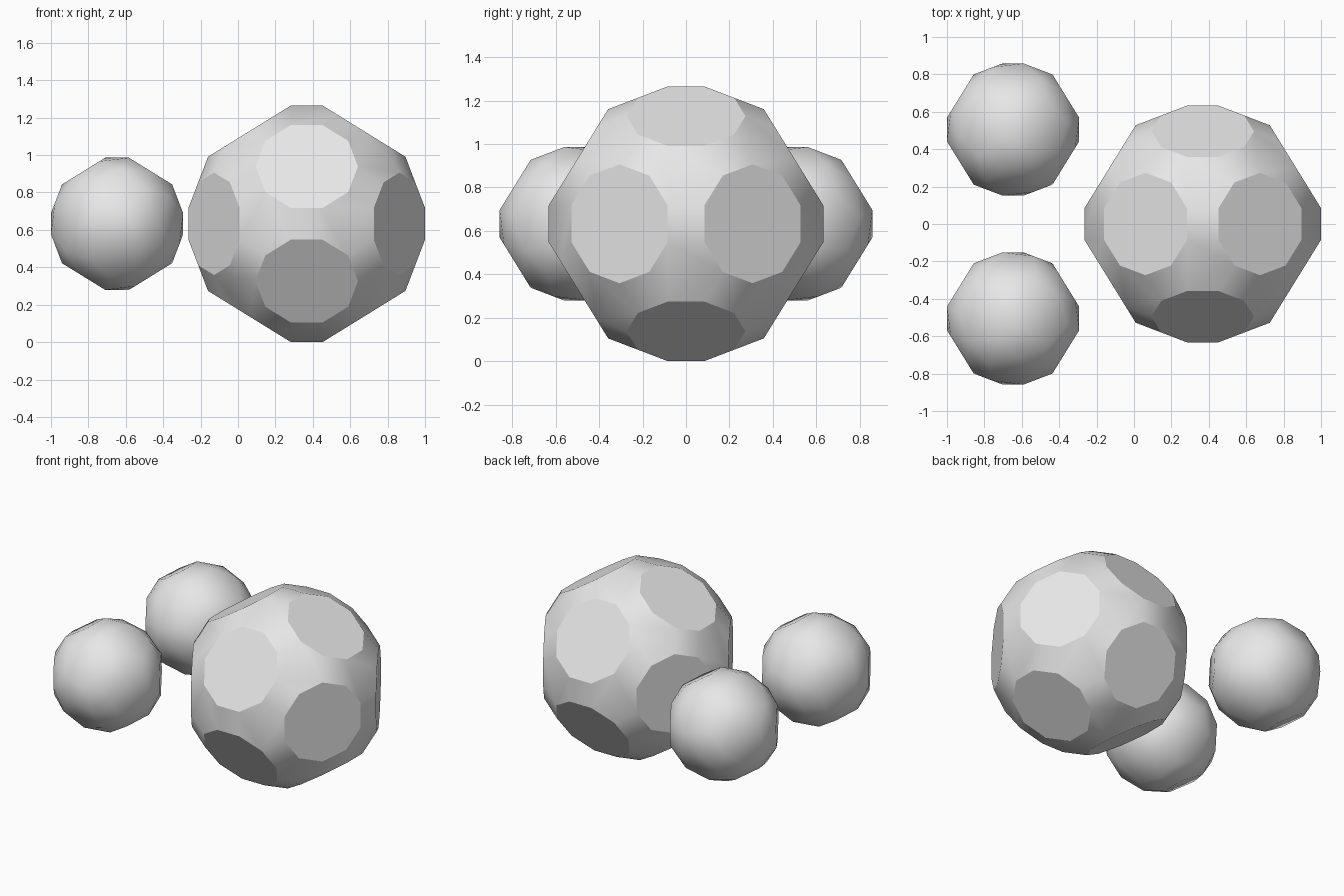
import bpy
import bmesh
import math
from mathutils import Matrix, Vector

cube = bpy.data.objects.get("Cube")
if cube:
    bpy.data.objects.remove(cube, do_unlink=True)

PHI = (1 + math.sqrt(5)) / 2

# One grey material for every solid
grey = bpy.data.materials.new("light_grey")
grey.use_nodes = True
grey.diffuse_color = (0.8, 0.8, 0.8, 1)
bsdf = next(n for n in grey.node_tree.nodes if n.type == "BSDF_PRINCIPLED")
bsdf.inputs["Base Color"].default_value = (0.8, 0.8, 0.8, 1)

# Rotations that generate the icosahedral group
FIVEFOLD = Matrix.Rotation(math.tau / 5, 3, Vector((0, PHI, 1)))
THREEFOLD = Matrix.Rotation(math.tau / 3, 3, Vector((1, 1, 1)))


def orbit(seeds):
    """All distinct positions reached by rotating the seed corners."""
    points = []
    queue = [Vector(s) for s in seeds]
    while queue:
        p = queue.pop()
        if any((p - q).length < 0.001 for q in points):
            continue
        points.append(p)
        queue += [FIVEFOLD @ p, THREEFOLD @ p]
    return points


def make_solid(name, seeds, half_height, centre):
    """Convex solid through the rotated corners, with coplanar faces merged."""
    scale = half_height / seeds[0][2]
    bm = bmesh.new()
    for p in orbit(seeds):
        bm.verts.new(p * scale)
    bmesh.ops.convex_hull(bm, input=bm.verts[:])
    bmesh.ops.dissolve_limit(bm, angle_limit=math.radians(1),
                             verts=bm.verts[:], edges=bm.edges[:])
    bmesh.ops.recalc_face_normals(bm, faces=bm.faces[:])
    mesh = bpy.data.meshes.new(name)
    bm.to_mesh(mesh)
    bm.free()
    mesh.materials.append(grey)
    obj = bpy.data.objects.new(name, mesh)
    obj.location = centre
    bpy.context.collection.objects.link(obj)
    bpy.ops.object.select_all(action="DESELECT")
    obj.select_set(True)
    bpy.context.view_layer.objects.active = obj
    bpy.ops.object.shade_smooth_by_angle(angle=math.radians(30))
    return obj


# Large solid: decagons, hexagons and squares
a = 1 / PHI
make_solid("large_truncated_solid", [(a, a, 3 + PHI), (-a, a, 3 + PHI)],
           0.6325, (0.3675, 0, 0.6325))

# Small snub solids: a mirrored pair of pentagons and triangles
XI = 0.94315126
u = -PHI**3 + PHI * XI + 2 * PHI * XI**2
v = PHI**2 * (1 - XI)
for name, side in (("front_snub_solid", -1), ("back_snub_solid", 1)):
    make_solid(name, [(u, side * v, XI)], 0.3535,
               (-0.6465, side * 0.505, 0.6325))
